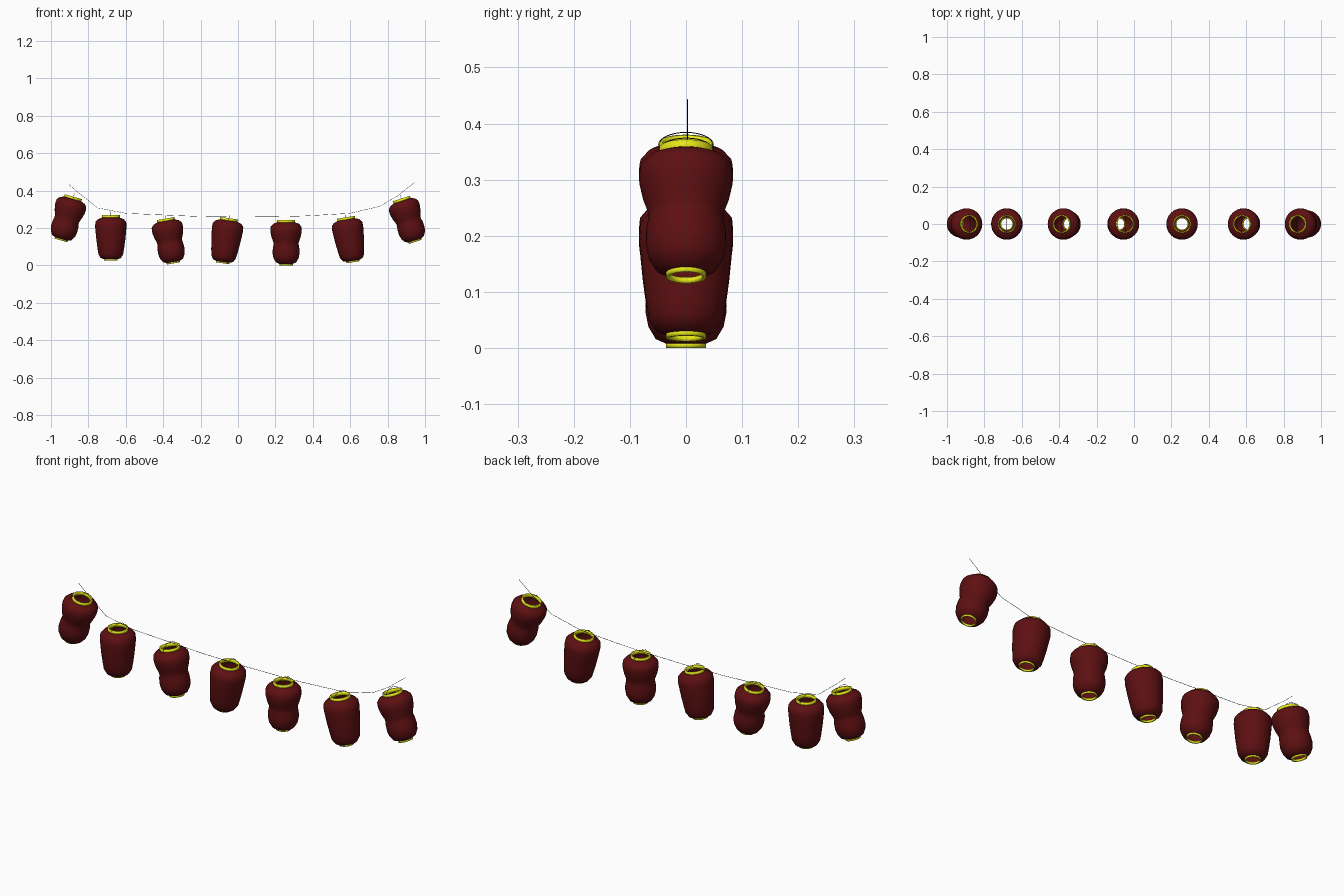
import bpy, bmesh, math
from mathutils import Matrix

if "Cube" in bpy.data.objects:
    bpy.data.objects.remove(bpy.data.objects["Cube"])

H = 0.243   # lantern height including both rims
SEG = 32


def material(name, rgb):
    m = bpy.data.materials.new(name)
    m.diffuse_color = (*rgb, 1)
    m.use_nodes = True
    m.node_tree.nodes["Principled BSDF"].inputs["Base Color"].default_value = m.diffuse_color
    return m


RED = material("red_paper", (0.11, 0.005, 0.006))
GOLD = material("yellow_rim", (0.8, 0.8, 0.01))
BLACK = material("black_wire", (0.01, 0.01, 0.01))


def lathe(name, profile, mat, closed=False, smooth_angle=50):
    """Spin a list of (radius, height) points round z; origin at lantern top."""
    bm = bmesh.new()
    rings = []
    for r, z in profile:
        rings.append([bm.verts.new((r * math.cos(2 * math.pi * i / SEG),
                                    r * math.sin(2 * math.pi * i / SEG), z - H))
                      for i in range(SEG)])
    pairs = list(zip(rings, rings[1:]))
    if closed:
        pairs.append((rings[-1], rings[0]))
    for a, b in pairs:
        for i in range(SEG):
            j = (i + 1) % SEG
            bm.faces.new((a[i], a[j], b[j], b[i]))
    for f in bm.faces:
        f.smooth = True
    for e in bm.edges:
        if len(e.link_faces) == 2 and e.calc_face_angle() > math.radians(smooth_angle):
            e.smooth = False
    me = bpy.data.meshes.new(name)
    bm.to_mesh(me)
    bm.free()
    me.materials.append(mat)
    return me


def rim(name, inner, outer, z0, z1):
    return lathe(name, [(outer, z0), (outer, z1), (inner, z1), (inner, z0)], GOLD, True)


def wire(name, points, radius):
    cu = bpy.data.curves.new(name, 'CURVE')
    cu.dimensions = '3D'
    cu.bevel_depth = radius
    cu.bevel_resolution = 1
    cu.use_fill_caps = True
    sp = cu.splines.new('POLY')
    sp.points.add(len(points) - 1)
    for p, co in zip(sp.points, points):
        p.co = (*co, 1)
    cu.materials.append(BLACK)
    return cu


# Paper shells: double-bulge gourd and tapered barrel, open at both ends
gourd = lathe("gourd_shade", [
    (.034, .007), (.054, .016), (.067, .038), (.072, .063), (.071, .09),
    (.067, .112), (.068, .124), (.077, .148), (.083, .175), (.084, .19),
    (.082, .207), (.069, .222), (.045, .231)], RED)
barrel = lathe("barrel_shade", [
    (.034, .007), (.054, .014), (.066, .034), (.071, .065), (.077, .11),
    (.081, .15), (.084, .185), (.082, .207), (.069, .222), (.045, .231)], RED)

# Rims and wire handle shared by all lanterns
top_rim = rim("top_rim", .041, .048, .225, H)
bottom_rim = rim("bottom_rim", .030, .036, 0, .01)
arc = [math.pi * i / 16 for i in range(17)]
handle = wire("handle", [(0, .049 * math.cos(a), -.006 + .024 * math.sin(a)) for a in arc], .0009)

# Lanterns: (x and z of top centre, tilt in degrees, shade)
lanterns = [
    (-.88, .367, 16, gourd), (-.68, .268, 0, barrel), (-.387, .250, -10, gourd),
    (-.048, .252, 8, barrel), (.257, H, 0, gourd), (.577, .257, -9, barrel),
    (.873, .357, -18, gourd)]
for n, (x, z, tilt, shade) in enumerate(lanterns, 1):
    place = Matrix.Translation((x, 0, z)) @ Matrix.Rotation(math.radians(tilt), 4, 'Y')
    for part, data in (("shade", shade), ("top_rim", top_rim),
                       ("bottom_rim", bottom_rim), ("handle", handle)):
        ob = bpy.data.objects.new(f"lantern_{n}_{part}", data)
        ob.matrix_world = place
        bpy.context.collection.objects.link(ob)

# Hanging string
path = [(-.905, .433), (-.855, .390), (-.75, .307), (-.60, .278), (-.205, .261),
        (.01, .258), (.257, .261), (.356, .264), (.597, .278), (.757, .315),
        (.853, .371), (.944, .443)]
string = bpy.data.objects.new("hanging_string", wire("hanging_string", [(x, .003, z) for x, z in path], .0009))
bpy.context.collection.objects.link(string)
